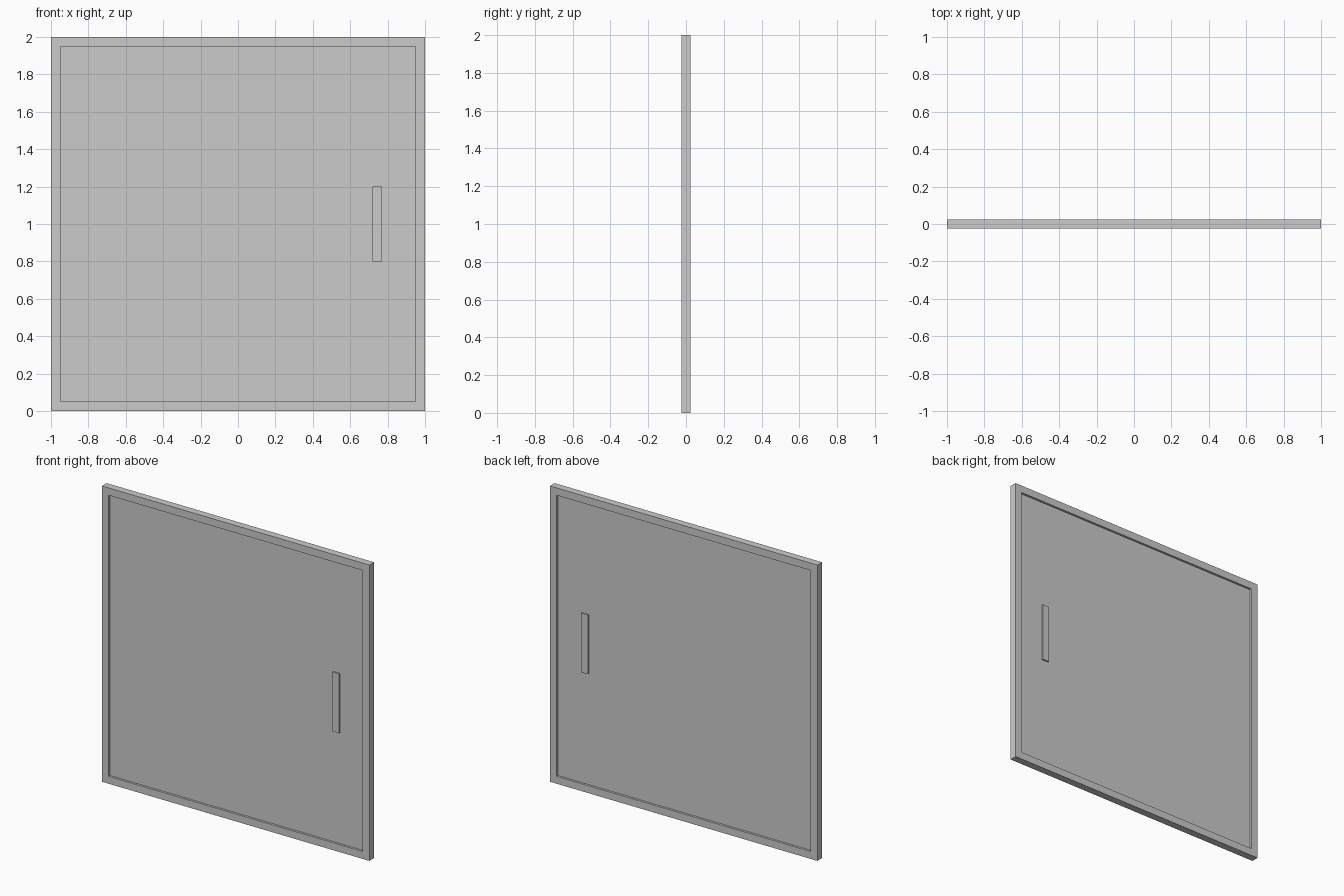
import bpy, bmesh

if "Cube" in bpy.data.objects:
    bpy.data.objects.remove(bpy.data.objects["Cube"])


def box(name, lo, hi):
    """Axis-aligned box between two corners."""
    bm = bmesh.new()
    bmesh.ops.create_cube(bm, size=1)
    for v in bm.verts:
        v.co = [(a + b) / 2 + c * (b - a) for a, b, c in zip(lo, hi, v.co)]
    return add(name, bm)


def add(name, bm):
    mesh = bpy.data.meshes.new(name)
    bmesh.ops.recalc_face_normals(bm, faces=bm.faces)
    bm.to_mesh(mesh)
    bm.free()
    obj = bpy.data.objects.new(name, mesh)
    bpy.context.collection.objects.link(obj)
    return obj


# Square frame: mitred ring with a rectangular section
bm = bmesh.new()
rings = []
for r, y in ((1, -0.025), (1, 0.025), (0.95, 0.025), (0.95, -0.025)):
    rings.append([bm.verts.new((sx * r, y, 1 + sz * r))
                  for sx, sz in ((-1, -1), (1, -1), (1, 1), (-1, 1))])
for k in range(4):
    a, b = rings[k], rings[(k + 1) % 4]
    for i in range(4):
        j = (i + 1) % 4
        bm.faces.new((a[i], a[j], b[j], b[i]))
add("door_frame", bm)

# Recessed panel
box("door_panel", (-0.95, -0.01, 0.05), (0.95, 0.01, 1.95))

# Pull handles on both faces
for side, y0, y1 in (("front", -0.02, -0.01), ("back", 0.01, 0.02)):
    box(side + "_handle", (0.72, y0, 0.8), (0.77, y1, 1.2))
